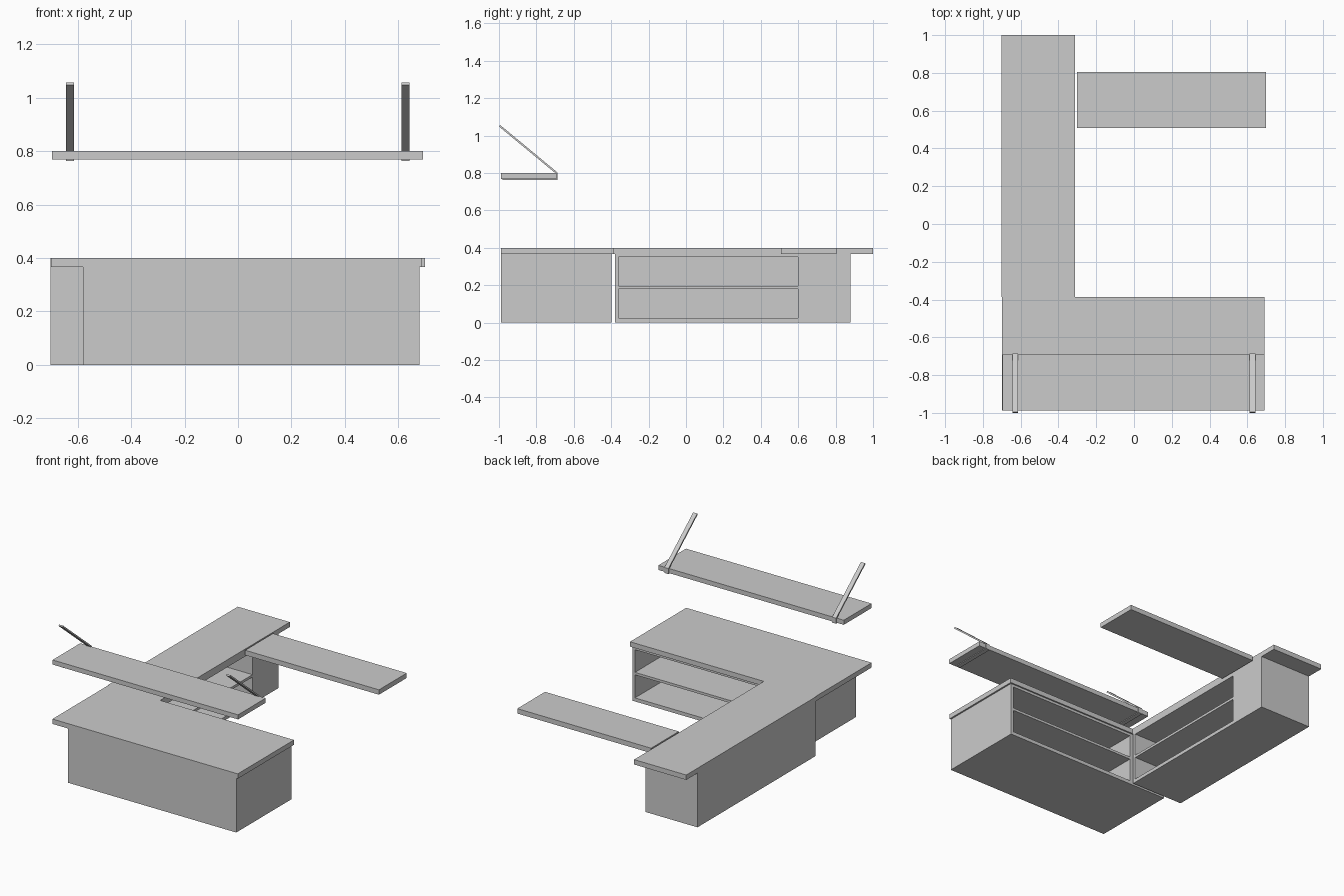
import bpy, bmesh

if "Cube" in bpy.data.objects:
    bpy.data.objects.remove(bpy.data.objects["Cube"])


def add_mesh(name, bm):
    bmesh.ops.recalc_face_normals(bm, faces=bm.faces)
    me = bpy.data.meshes.new(name)
    bm.to_mesh(me)
    bm.free()
    ob = bpy.data.objects.new(name, me)
    bpy.context.collection.objects.link(ob)
    return ob


def box(name, x, y, z):
    """Box given as (min, max) ranges per axis."""
    bm = bmesh.new()
    bmesh.ops.create_cube(bm, size=1)
    for v in bm.verts:
        v.co = [r[0] + (c + 0.5) * (r[1] - r[0]) for c, r in zip(v.co, (x, y, z))]
    return add_mesh(name, bm)


def extrude_x(name, profile, x0, x1):
    """Closed (y, z) profile extruded from x0 to x1."""
    bm = bmesh.new()
    face = bm.faces.new([bm.verts.new((x0, y, z)) for y, z in profile])
    new = bmesh.ops.extrude_face_region(bm, geom=[face])["geom"]
    bmesh.ops.translate(bm, vec=(x1 - x0, 0, 0),
                        verts=[g for g in new if isinstance(g, bmesh.types.BMVert)])
    return add_mesh(name, bm)


def cabinet(name, x, y, open_x, open_y):
    """Cabinet body with two open compartments recessed into one side."""
    body = box(name, x, y, (0, 0.367))
    for i, z in enumerate([(0.024, 0.18), (0.197, 0.35)]):
        cutter = box(f"{name}_cutter_{i}", open_x, open_y, z)
        cutter.hide_render = True
        cutter.hide_set(True)
        mod = body.modifiers.new(f"compartment_{i}", 'BOOLEAN')
        mod.operation = 'DIFFERENCE'
        mod.solver = 'EXACT'
        mod.object = cutter


# Cabinets: front one opens to the back, side one opens to the right
cabinet("front_cabinet", (-0.58, 0.679), (-0.988, -0.397), (-0.30, 0.66), (-0.968, -0.35))
cabinet("side_cabinet", (-0.702, -0.312), (-0.38, 0.88), (-0.682, -0.26), (-0.36, 0.60))

# Countertops
TOP = (0.367, 0.4)
box("front_countertop", (-0.698, 0.69), (-0.988, -0.387), TOP)
box("side_countertop", (-0.702, -0.312), (-0.387, 1.0), TOP)
box("side_table_top", (-0.302, 0.70), (0.508, 0.805), TOP)

# Raised shelf over the front counter
box("raised_shelf", (-0.697, 0.692), (-0.988, -0.692), (0.769, 0.8))

# Bent flat-bar brackets holding the raised shelf
bracket = [(-0.994, 1.057), (-0.686, 0.802), (-0.686, 0.764), (-0.98, 0.764),
           (-0.98, 0.769), (-0.692, 0.769), (-0.692, 0.794), (-1.0, 1.049)]
for side, cx in (("left", -0.629), ("right", 0.627)):
    extrude_x(f"{side}_shelf_bracket", bracket, cx - 0.015, cx + 0.015)
